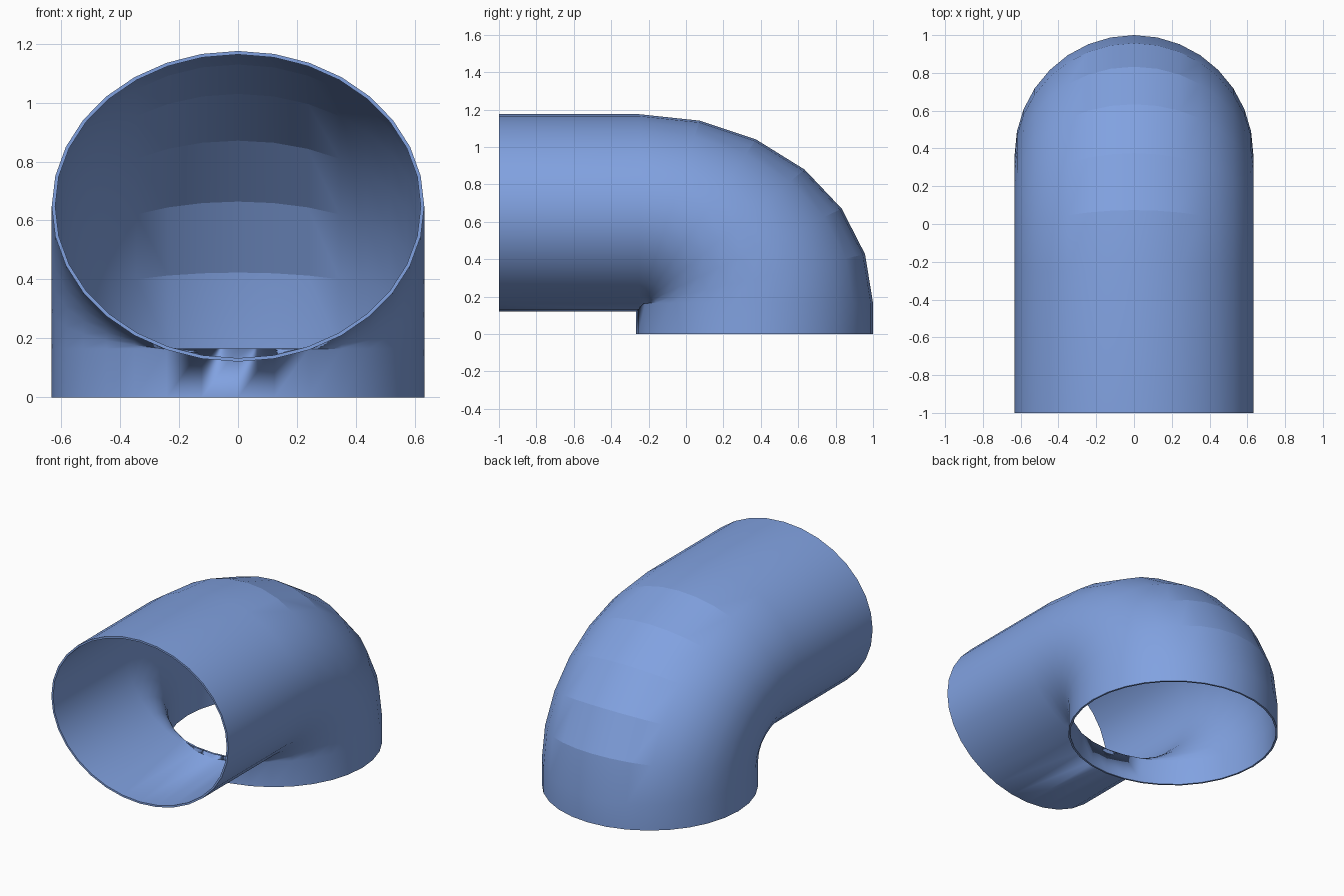
import bpy, bmesh
from math import sin, cos, pi, radians

if "Cube" in bpy.data.objects:
    bpy.data.objects.remove(bpy.data.objects["Cube"])

SIDES, STEPS, WALL = 32, 6, 0.012
CY, CZ = -0.25, 0.165          # centre of the bend
BEND_Y, BEND_Z = 0.617, 0.483  # bend radii of the centre line
RAD_X, RAD_Y, RAD_Z = 0.632, 0.633, 0.527

bm = bmesh.new()


def ring(t, inset, end=None):
    """One cross-section of the pipe at bend angle t."""
    verts = []
    for i in range(SIDES):
        a = 2 * pi * i / SIDES
        y = CY + (BEND_Y + (RAD_Y - inset) * cos(a)) * sin(t)
        z = CZ + (BEND_Z + (RAD_Z - inset) * cos(a)) * cos(t)
        if end == "front":
            y = -1
        elif end == "base":
            z = 0
        verts.append(bm.verts.new(((RAD_X - inset) * sin(a), y, z)))
    return verts


def shell(inset):
    """Straight leg, bend and base collar as a list of rings."""
    bend = [ring(radians(90 * k / STEPS), inset) for k in range(STEPS + 1)]
    return [ring(0, inset, "front")] + bend + [ring(pi / 2, inset, "base")]


def bridge(r0, r1):
    for i in range(SIDES):
        j = (i + 1) % SIDES
        bm.faces.new((r0[i], r0[j], r1[j], r1[i])).smooth = True


outer, inner = shell(0), shell(WALL)
for rings in (outer, inner):
    for r0, r1 in zip(rings, rings[1:]):
        bridge(r0, r1)

# rims closing the wall thickness at both open ends
bridge(outer[0], inner[0])
bridge(outer[-1], inner[-1])
bmesh.ops.recalc_face_normals(bm, faces=bm.faces)


def sharpen(r, indices):
    for i in indices:
        e = bm.edges.get((r[i % SIDES], r[(i + 1) % SIDES]))
        e.smooth = False


# crisp rims, and crisp bands along the outside of the bend
for rings in (outer, inner):
    sharpen(rings[0], range(SIDES))
    sharpen(rings[-1], range(SIDES))
    for r in rings[2:-2]:
        sharpen(r, range(-3, 3))

mesh = bpy.data.meshes.new("pipe_elbow")
bm.to_mesh(mesh)
bm.free()
obj = bpy.data.objects.new("pipe_elbow", mesh)
bpy.context.collection.objects.link(obj)

# blue finish
mat = bpy.data.materials.new("blue")
mat.diffuse_color = (0.22, 0.36, 0.75, 1)
mat.use_nodes = True
mat.node_tree.nodes["Principled BSDF"].inputs["Base Color"].default_value = mat.diffuse_color
mesh.materials.append(mat)
